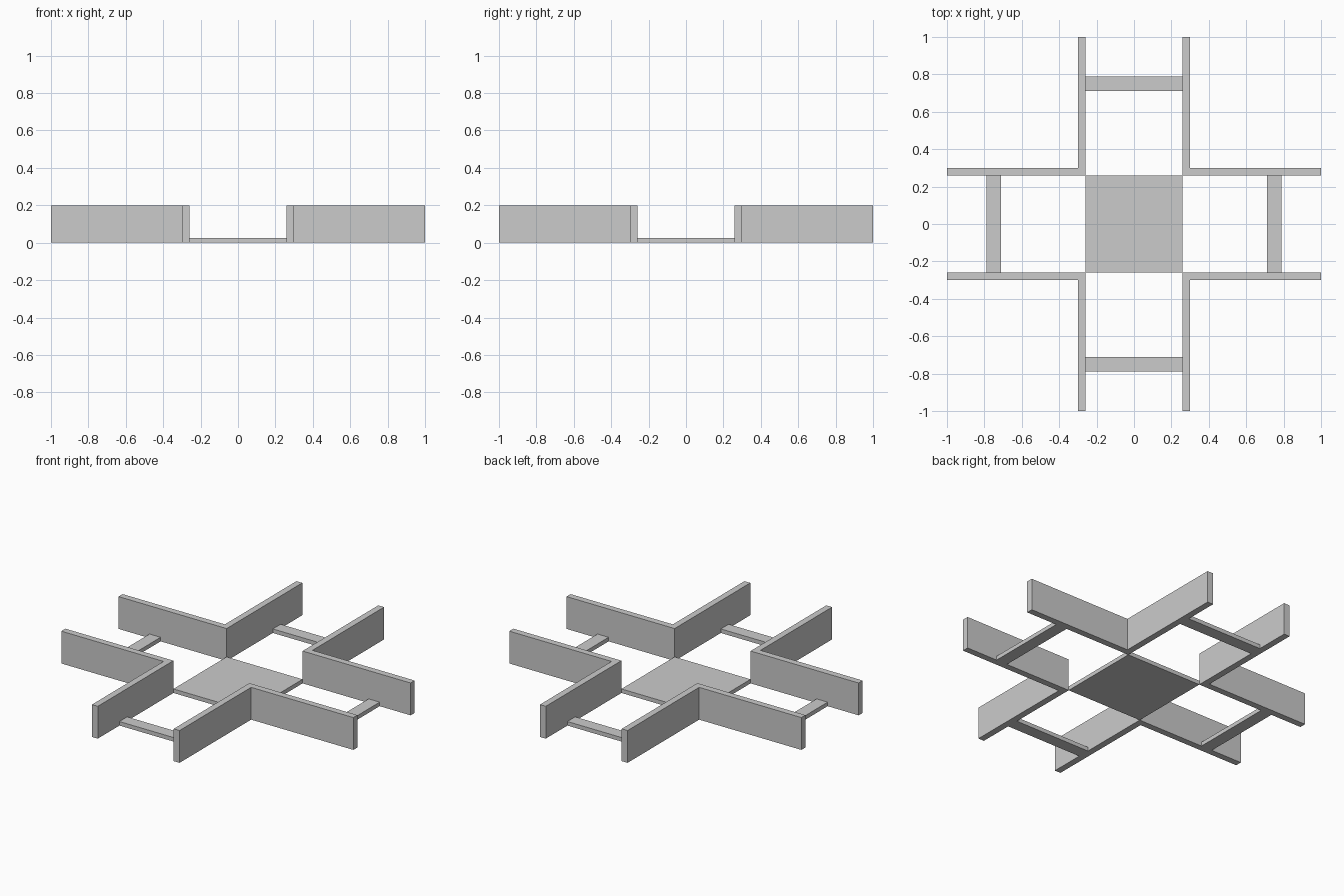
import bpy
import bmesh

if "Cube" in bpy.data.objects:
    bpy.data.objects.remove(bpy.data.objects["Cube"])

IN, OUT, END = 0.26, 0.30, 1.0      # wall inner face, outer face, arm tip
WALL_H, FLOOR_H = 0.20, 0.025


def prism(name, outline, height, mirror=(False, False)):
    """Extrude a flat outline up from z = 0, optionally mirrored about x / y."""
    bm = bmesh.new()
    face = bm.faces.new([bm.verts.new((x, y, 0)) for x, y in outline])
    top = bmesh.ops.extrude_face_region(bm, geom=[face])["geom"]
    verts = [v for v in top if isinstance(v, bmesh.types.BMVert)]
    bmesh.ops.translate(bm, verts=verts, vec=(0, 0, height))
    bmesh.ops.recalc_face_normals(bm, faces=bm.faces)
    mesh = bpy.data.meshes.new(name)
    bm.to_mesh(mesh)
    bm.free()
    obj = bpy.data.objects.new(name, mesh)
    bpy.context.collection.objects.link(obj)
    if any(mirror):
        mod = obj.modifiers.new("mirror", "MIRROR")
        mod.use_axis = (*mirror, False)
        mod.use_mirror_merge = False
    return obj


def rect(x0, x1, y0, y1):
    return [(x0, y0), (x1, y0), (x1, y1), (x0, y1)]


# Four L-shaped corner walls
corner = [(IN, IN), (END, IN), (END, OUT), (OUT, OUT), (OUT, END), (IN, END)]
prism("corner_walls", corner, WALL_H, (True, True))

# Square floor plate in the middle
prism("floor_plate", rect(-IN, IN, -IN, IN), FLOOR_H)

# Thin cross bars joining the walls near each arm's end
prism("side_cross_bars", rect(0.712, 0.788, -IN, IN), FLOOR_H, (True, False))
prism("front_back_cross_bars", rect(-IN, IN, 0.712, 0.788), FLOOR_H, (False, True))
